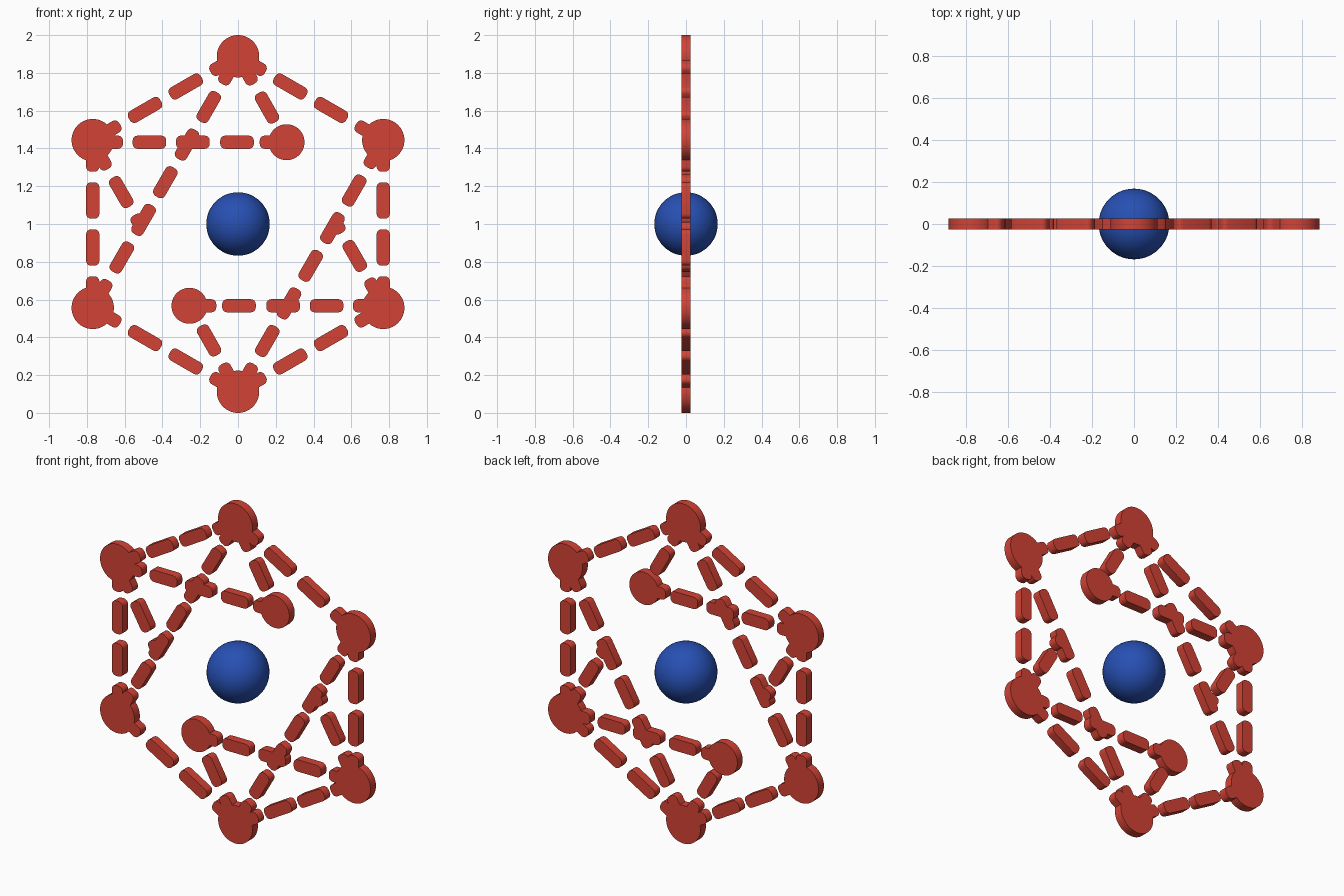
import bpy, bmesh, math
from mathutils import Vector, Matrix

if "Cube" in bpy.data.objects:
    bpy.data.objects.remove(bpy.data.objects["Cube"])

CZ = 1.0          # centre height
R = 0.888         # hexagon radius
NODE_R = 0.112
T = 0.025         # half thickness
W = 0.07          # link width


def material(name, rgb):
    m = bpy.data.materials.new(name)
    m.diffuse_color = (*rgb, 1)
    m.use_nodes = True
    m.node_tree.nodes["Principled BSDF"].inputs["Base Color"].default_value = m.diffuse_color
    return m


red = material("red", (0.65, 0.055, 0.035))
blue = material("blue", (0.02, 0.08, 0.45))


def plate(name, outline):
    """Extrude an XZ outline to a flat plate of full thickness."""
    bm = bmesh.new()
    face = bm.faces.new([bm.verts.new((x, -T, z)) for x, z in outline])
    ext = bmesh.ops.extrude_face_region(bm, geom=[face])
    verts = [v for v in ext["geom"] if isinstance(v, bmesh.types.BMVert)]
    bmesh.ops.translate(bm, verts=verts, vec=(0, 2 * T, 0))
    bmesh.ops.recalc_face_normals(bm, faces=bm.faces)
    me = bpy.data.meshes.new(name)
    bm.to_mesh(me)
    bm.free()
    me.materials.append(red)
    ob = bpy.data.objects.new(name, me)
    bpy.context.collection.objects.link(ob)
    bpy.context.view_layer.objects.active = ob
    bpy.ops.object.select_all(action='DESELECT')
    ob.select_set(True)
    bpy.ops.object.shade_smooth_by_angle(angle=math.radians(35))


def disc(name, c, r):
    n = 64
    plate(name, [(c.x + r * math.cos(2 * math.pi * i / n),
                  c.y + r * math.sin(2 * math.pi * i / n)) for i in range(n)])


def link(name, c, d, length):
    """Bar with rounded corners, centred at c along direction d."""
    r, pts = 0.026, []
    side = Vector((-d.y, d.x))
    for k, (sx, sy) in enumerate([(1, 1), (-1, 1), (-1, -1), (1, -1)]):
        for j in range(5):
            a = math.pi / 2 * (k + j / 4)
            u = sx * (length / 2 - r) + r * math.cos(a)
            v = sy * (W / 2 - r) + r * math.sin(a)
            pts.append(tuple(c + d * u + side * v))
    plate(name, pts)


def links(name, start, d, dists, length):
    for s in dists:
        link(name, start + d * s, d, length)


def polar(deg):
    return Vector((math.cos(math.radians(deg)), math.sin(math.radians(deg))))


centre = Vector((0, CZ))

# outer hexagon: corner joints and dashed edges
for i in range(6):
    a = centre + R * polar(90 + 60 * i)
    b = centre + R * polar(150 + 60 * i)
    disc("corner_joint", a, NODE_R)
    links("outer_link", a, (b - a).normalized(),
          [R / 2 + k * 0.1245 for k in (-3, -1, 1, 3)], 0.193)

# inner dashed lines, repeated by a half turn
for s in (1, -1):
    def P(x, z):
        return centre + s * Vector((x, z))
    top, left, low_left = P(0, R), P(-0.771, 0.433), P(-0.769, -0.444)
    inner = P(0.257, 0.433)
    disc("inner_joint", inner, 0.095)
    # long diagonal
    links("diagonal_link", top, (low_left - top).normalized(),
          [0.08 + 0.23 * k for k in range(7)], 0.178)
    # horizontal
    links("cross_link", left, (inner - left).normalized(),
          [0.073, 0.302, 0.532, 0.766, 0.975], 0.178)
    # short strut from the top to the inner joint
    links("inner_strut", top, (inner - top).normalized(), [0.08, 0.312], 0.178)
    # short strut ending on the long diagonal
    d = s * polar(-60)
    links("side_strut", left, d, [0.075, 0.305], 0.178)
    link("side_strut_end", left + d * 0.49, d, 0.09)

# central ball
bpy.ops.mesh.primitive_uv_sphere_add(segments=48, ring_count=24, radius=0.168,
                                     location=(0, 0, CZ))
ball = bpy.context.object
ball.name = "central_ball"
ball.data.materials.append(blue)
bpy.ops.object.shade_smooth()
